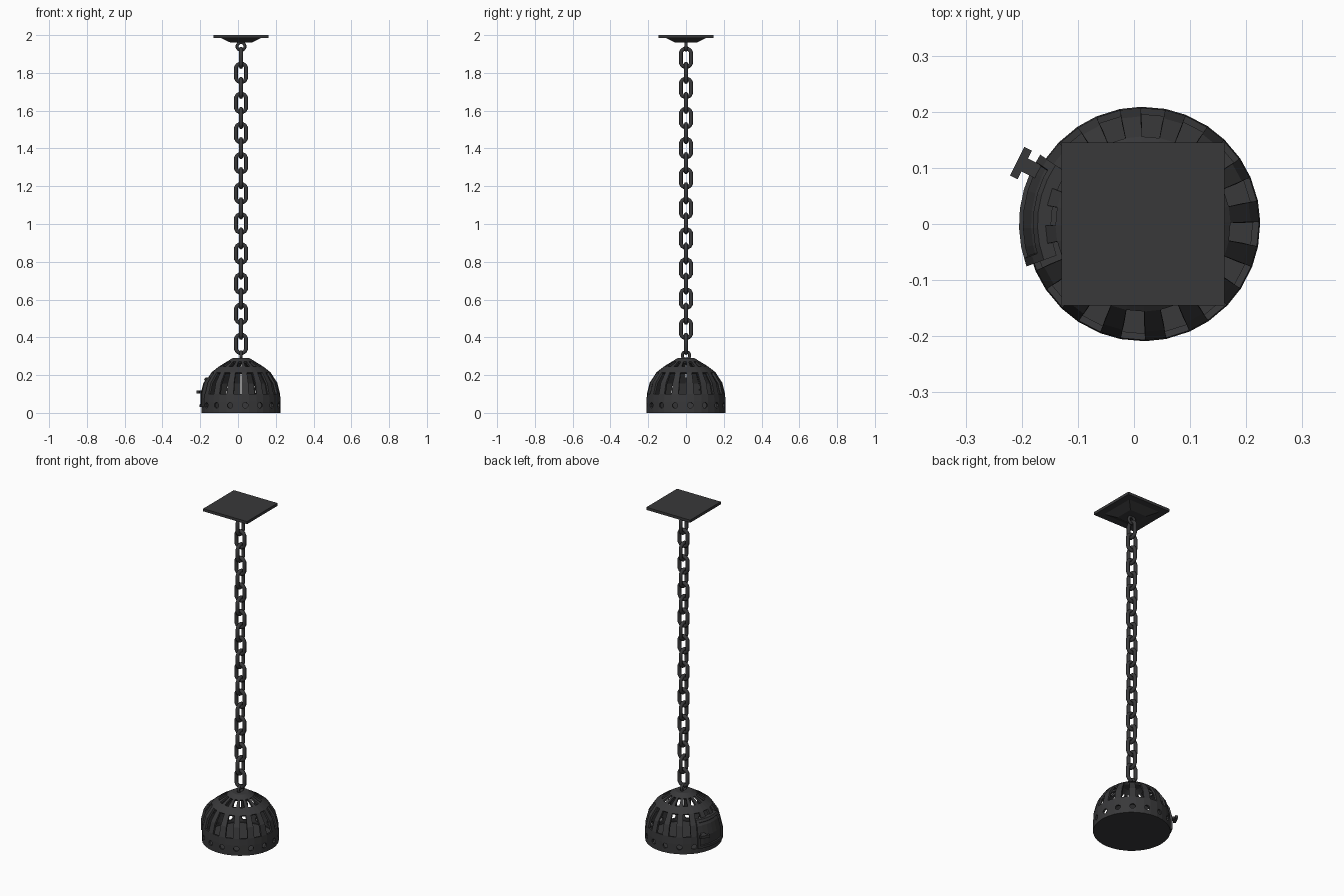
import bpy, bmesh
from math import sin, cos, pi, radians
from mathutils import Vector, Matrix

if "Cube" in bpy.data.objects:
    bpy.data.objects.remove(bpy.data.objects["Cube"])

CX = 0.016                      # x of the hanging axis
iron = bpy.data.materials.new("dark_iron")
iron.diffuse_color = (0.04, 0.04, 0.042, 1)
iron.use_nodes = True
iron.node_tree.nodes["Principled BSDF"].inputs["Base Color"].default_value = iron.diffuse_color


def finish(bm, name, loc=(CX, 0, 0), rot_z=0.0, thick=0.0):
    bmesh.ops.recalc_face_normals(bm, faces=bm.faces)
    me = bpy.data.meshes.new(name)
    bm.to_mesh(me)
    bm.free()
    me.materials.append(iron)
    ob = bpy.data.objects.new(name, me)
    ob.location = loc
    ob.rotation_euler[2] = rot_z
    bpy.context.collection.objects.link(ob)
    if thick:
        mod = ob.modifiers.new("thickness", 'SOLIDIFY')
        mod.thickness = thick
        mod.offset = -1
    return ob


def pol(r, a, z):
    return Vector((r * cos(a), r * sin(a), z))


def link(name, z, half_w, straight, tube, rot_z):
    """Closed stadium-shaped tube standing in the xz plane."""
    path = []
    for k in range(12):
        a = 2 * pi * (k + 0.5) / 12
        d = Vector((cos(a), 0, sin(a)))
        shift = straight if sin(a) > 0 else -straight
        path.append((Vector((half_w * d.x, 0, half_w * d.z + shift)), d))
    bm = bmesh.new()
    rings = [[bm.verts.new(p + d * tube * cos(t) + Vector((0, tube * sin(t), 0)))
              for t in [2 * pi * j / 8 for j in range(8)]] for p, d in path]
    for i in range(12):
        a, b = rings[i], rings[(i + 1) % 12]
        for j in range(8):
            k = (j + 1) % 8
            bm.faces.new((a[j], b[j], b[k], a[k]))
    ob = finish(bm, name, (CX, 0, z), rot_z)
    ob.data.shade_smooth()
    return ob


# ceiling plate: square slab with a tapered boss underneath
bm = bmesh.new()
rows = [[bm.verts.new((h * sx, h * sy, z)) for sx, sy in ((-1, -1), (1, -1), (1, 1), (-1, 1))]
        for h, z in ((0.145, 2.0), (0.145, 1.984), (0.105, 1.984), (0.055, 1.96))]
bm.faces.new(rows[0])
bm.faces.new(rows[-1])
for a, b in zip(rows, rows[1:]):
    for i in range(4):
        j = (i + 1) % 4
        bm.faces.new((a[i], a[j], b[j], b[i]))
finish(bm, "ceiling_plate")

# chain with end rings
link("top_ring", 1.94, 0.021, 0.0, 0.008, 0)
for i in range(20):
    link(f"chain_link_{i + 1}", 1.88 - i * 0.0797, 0.0275, 0.022, 0.0105, pi / 2 if i % 2 == 0 else 0)
link("bottom_ring", 0.304, 0.02, 0.0, 0.008, pi / 2)

# pierced dome: tall slots, upper slots and a row of round holes
profile = [(0.209, 0), (0.209, 0.02), (0.209, 0.06), (0.207, 0.10), (0.192, 0.16),
           (0.156, 0.215), (0.118, 0.245), (0.074, 0.272), (0.045, 0.29)]
OFF, HALF = radians(-5), radians(6)
angles = []
for k in range(16):
    c = OFF + k * pi / 8
    angles += [c - HALF, c + HALF]      # even cells are slots
bm = bmesh.new()
grid = [[bm.verts.new(pol(r, a, z)) for a in angles] for r, z in profile]
for i in range(len(profile) - 1):
    for j in range(32):
        n = (j + 1) % 32
        quad = [grid[i][j], grid[i][n], grid[i + 1][n], grid[i + 1][j]]
        slot = j % 2 == 0
        if slot and i in (3, 4, 6):
            continue
        if not slot and i == 1:         # round hole in this cell
            mid = sum((v.co for v in quad), Vector()) / 4
            u = (quad[1].co - quad[0].co) / 2
            w = (quad[3].co - quad[0].co) / 2
            o = []
            for k in range(8):
                t = radians(-112.5 + 45 * k)
                o.append(bm.verts.new(mid + u * 0.82 * cos(t) + w * 0.75 * sin(t)))
            for k in range(4):
                bm.faces.new((quad[k], quad[(k + 1) % 4], o[2 * k + 1], o[2 * k]))
                bm.faces.new((quad[k], o[2 * k], o[2 * k - 1]))
            continue
        bm.faces.new(quad)
bm.faces.new(grid[0])
bm.faces.new(grid[-1])
finish(bm, "pierced_dome", thick=0.012)

# curved door on the left with a raised frame
bm = bmesh.new()
door_profile = [(0.221, 0.03), (0.221, 0.10), (0.206, 0.16), (0.188, 0.188)]
cols = [radians(146 + 9 * k) for k in range(7)]
dg = [[bm.verts.new(pol(r, a, z)) for a in cols] for r, z in door_profile]
for i in range(3):
    for j in range(6):
        bm.faces.new((dg[i][j], dg[i][j + 1], dg[i + 1][j + 1], dg[i + 1][j]))
bmesh.ops.recalc_face_normals(bm, faces=bm.faces)
if sum(f.normal.dot(f.calc_center_median()) for f in bm.faces) < 0:
    bmesh.ops.reverse_faces(bm, faces=bm.faces)
back = bmesh.ops.extrude_face_region(bm, geom=bm.faces[:])
outer = [g for g in back['geom'] if isinstance(g, bmesh.types.BMFace)]
for v in {v for f in bm.faces if f not in outer for v in f.verts} - {v for f in outer for v in f.verts}:
    d = Vector((v.co.x, v.co.y, 0)).normalized()
    v.co -= d * 0.024
bmesh.ops.inset_region(bm, faces=outer, thickness=0.015, use_even_offset=True)
bmesh.ops.inset_region(bm, faces=outer, thickness=0.002, depth=-0.007)
finish(bm, "door")

# T-shaped door latch
bm = bmesh.new()
for r, lr, lt, lz in ((0.223, 0.046, 0.026, 0.014), (0.243, 0.015, 0.057, 0.016)):
    bmesh.ops.create_cube(bm, size=1, matrix=Matrix.Translation((r, 0, 0)) @ Matrix.Diagonal((lr, lt, lz, 1)))
finish(bm, "door_latch", (CX, 0, 0.11), radians(153.5))
